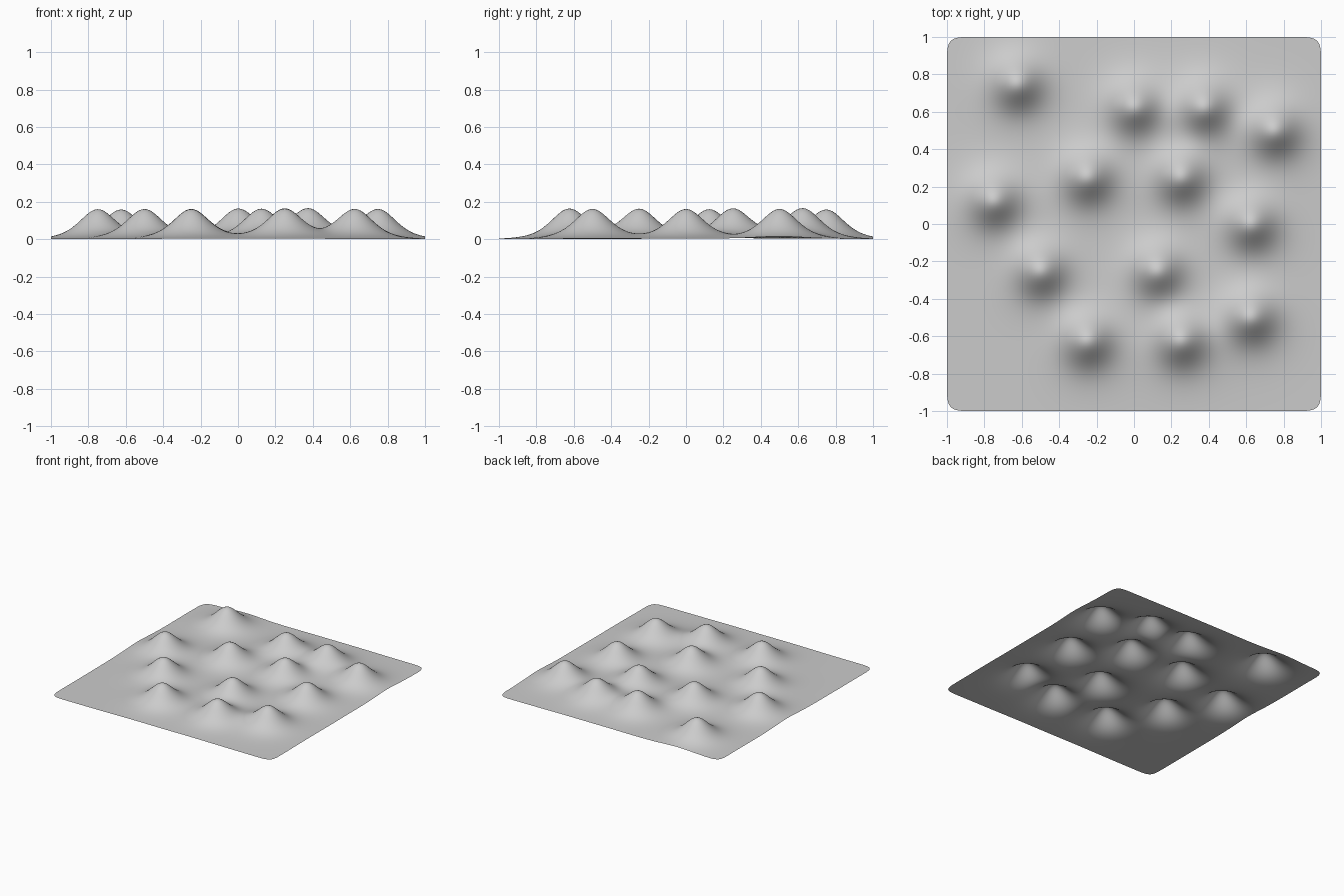
import bpy
import bmesh

cube = bpy.data.objects.get("Cube")
if cube:
    bpy.data.objects.remove(cube, do_unlink=True)

# Material
grey = bpy.data.materials.new("plain grey")
grey.use_nodes = True
colour = (0.6, 0.6, 0.6, 1)
grey.diffuse_color = colour
bsdf = next(n for n in grey.node_tree.nodes if n.type == 'BSDF_PRINCIPLED')
bsdf.inputs["Base Color"].default_value = colour

# Hill centres, counted in cells of the coarse grid
CELLS = 16
STEP = 2 / CELLS
PEAKS = [(-5, 6), (0, 5), (3, 5), (6, 4), (-2, 2), (2, 2), (-6, 1),
         (5, 0), (-4, -2), (1, -2), (5, -4), (-2, -5), (2, -5)]
HEIGHT = 0.158
SPREAD = 0.225


def hill(x, y, peak):
    """Bell-shaped rise around one peak."""
    r2 = (x - peak[0] * STEP) ** 2 + (y - peak[1] * STEP) ** 2
    return HEIGHT * (1 + r2 / SPREAD ** 2) ** -3


# Flat square sheet
mesh = bpy.data.meshes.new("hilly_sheet")
bm = bmesh.new()
bmesh.ops.create_grid(bm, x_segments=CELLS, y_segments=CELLS, size=1)
bm.to_mesh(mesh)
bm.free()
sheet = bpy.data.objects.new("hilly_sheet", mesh)
bpy.context.collection.objects.link(sheet)
mesh.materials.append(grey)

# Subdivision rounds the four corners
bpy.ops.object.select_all(action='DESELECT')
sheet.select_set(True)
bpy.context.view_layer.objects.active = sheet
smooth = sheet.modifiers.new("rounding", 'SUBSURF')
smooth.levels = smooth.render_levels = 3
smooth.boundary_smooth = 'ALL'
bpy.ops.object.modifier_apply(modifier=smooth.name)

# Raise the hills and rest the lowest point on the ground
verts = sheet.data.vertices
for v in verts:
    v.co.z = sum(hill(v.co.x, v.co.y, p) for p in PEAKS)
low = min(v.co.z for v in verts)
for v in verts:
    v.co.z -= low
bpy.ops.object.shade_smooth()
